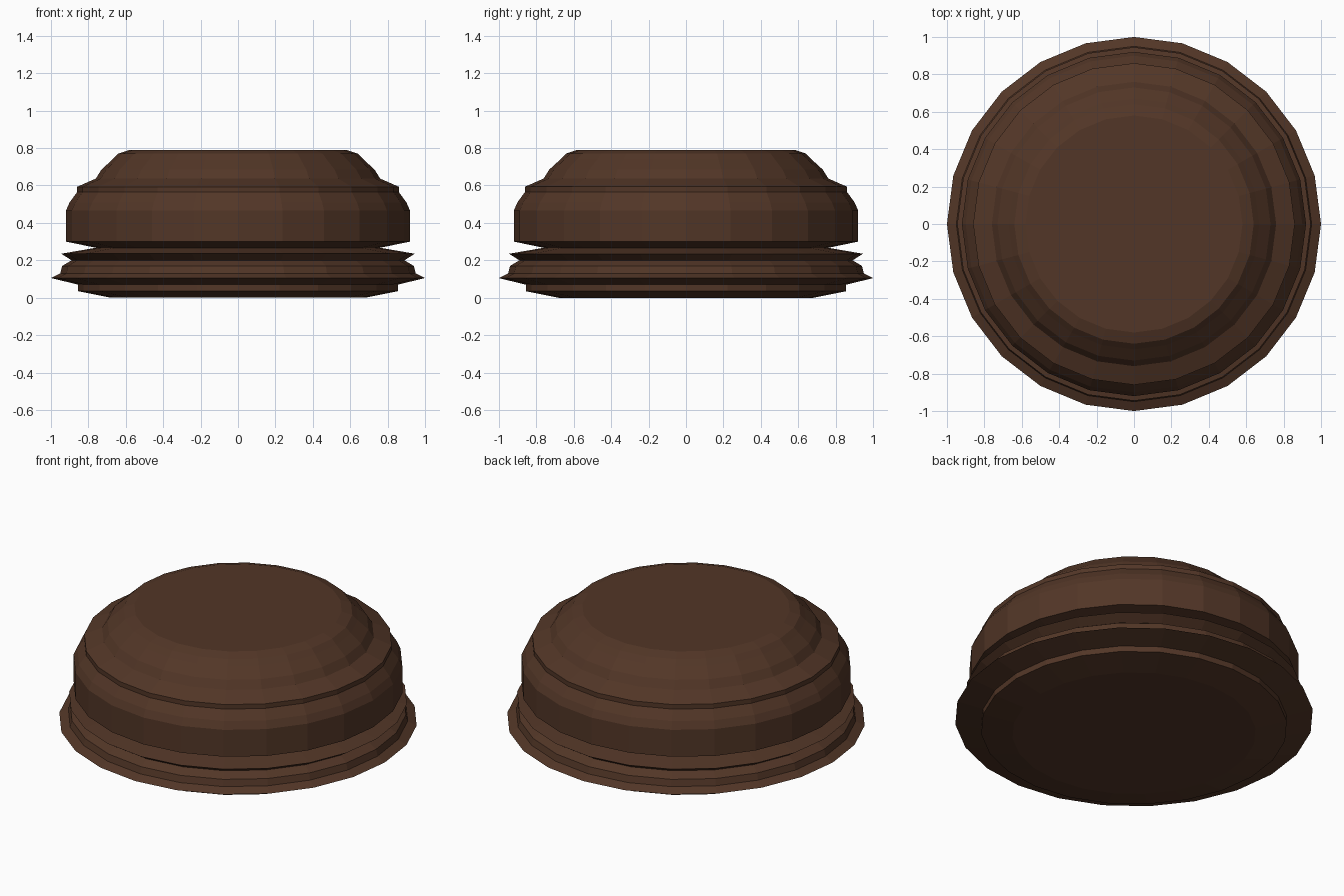
import bpy, bmesh, math

if "Cube" in bpy.data.objects:
    bpy.data.objects.remove(bpy.data.objects["Cube"])

SIDES = 24

# Half outline of the turned body, bottom to top: (radius, height)
profile = [
    (0.68, 0.0), (0.855, 0.035), (0.855, 0.07),              # foot
    (1.0, 0.105), (0.95, 0.13), (0.94, 0.17), (0.89, 0.20),  # wide rim
    (0.945, 0.235), (0.76, 0.267),                           # thin ridge and groove
    (0.92, 0.30), (0.92, 0.465), (0.90, 0.51),               # main drum
    (0.86, 0.565), (0.86, 0.593),                            # shoulder
    (0.76, 0.637), (0.73, 0.685), (0.67, 0.74), (0.64, 0.77), (0.58, 0.79),  # stepped top
]

bm = bmesh.new()
rings = []
for r, z in profile:
    rings.append([bm.verts.new((r * math.cos(math.tau * i / SIDES),
                                r * math.sin(math.tau * i / SIDES), z))
                  for i in range(SIDES)])

# Side faces between neighbouring rings
for low, high in zip(rings, rings[1:]):
    for i in range(SIDES):
        j = (i + 1) % SIDES
        bm.faces.new((low[i], low[j], high[j], high[i]))

# Flat caps
bm.faces.new(list(reversed(rings[0])))
bm.faces.new(rings[-1])

mesh = bpy.data.meshes.new("turned_base")
bm.to_mesh(mesh)
bm.free()

# Dark wood
wood = bpy.data.materials.new("dark_wood")
wood.diffuse_color = (0.085, 0.037, 0.02, 1)
wood.use_nodes = True
wood.node_tree.nodes["Principled BSDF"].inputs["Base Color"].default_value = wood.diffuse_color
mesh.materials.append(wood)

base = bpy.data.objects.new("turned_base", mesh)
bpy.context.collection.objects.link(base)
